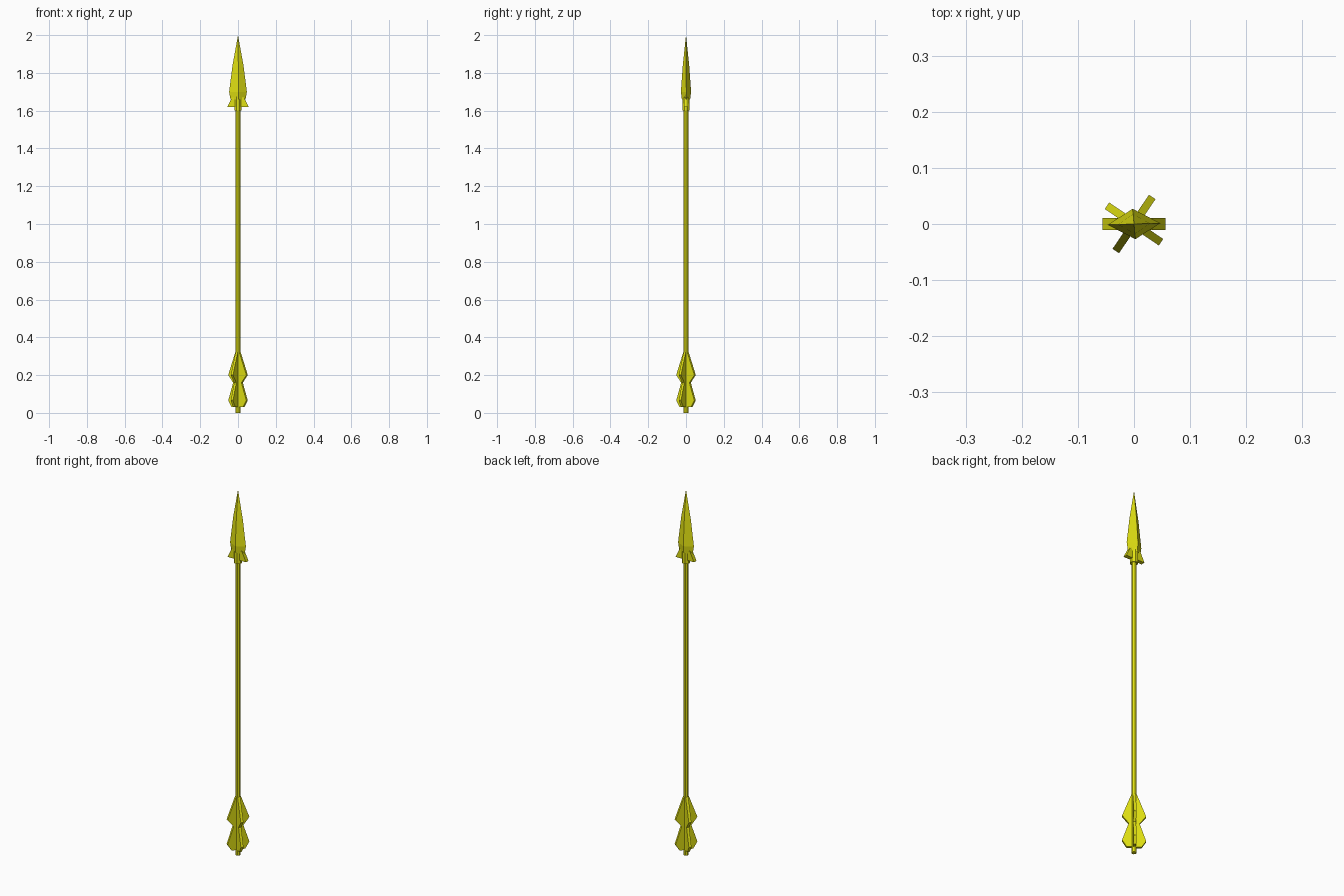
import bpy, bmesh, math
from mathutils import Matrix

if "Cube" in bpy.data.objects:
    bpy.data.objects.remove(bpy.data.objects["Cube"])

gold = bpy.data.materials.new("yellow gold")
gold.diffuse_color = (0.75, 0.75, 0.006, 1)
gold.use_nodes = True
gold.node_tree.nodes["Principled BSDF"].inputs["Base Color"].default_value = gold.diffuse_color


def finish(name, bm):
    bmesh.ops.recalc_face_normals(bm, faces=bm.faces)
    me = bpy.data.meshes.new(name)
    bm.to_mesh(me)
    bm.free()
    me.materials.append(gold)
    ob = bpy.data.objects.new(name, me)
    bpy.context.collection.objects.link(ob)
    return ob


def loft(name, rings, sides, turn=0.0):
    """Closed skin through rings of (z, half width x, half width y)."""
    bm = bmesh.new()
    loops = []
    for z, rx, ry in rings:
        loops.append([bm.verts.new((rx * math.cos(a), ry * math.sin(a), z))
                      for a in (turn + i * math.tau / sides for i in range(sides))])
    for a, b in zip(loops, loops[1:]):
        for i in range(sides):
            j = (i + 1) % sides
            bm.faces.new((a[i], a[j], b[j], b[i]))
    bm.faces.new(loops[0])
    bm.faces.new(loops[-1])
    bmesh.ops.remove_doubles(bm, verts=bm.verts, dist=1e-5)
    return finish(name, bm)


def plate(name, outline, thick, angle):
    """Flat plate with an (r, z) outline, turned about the shaft."""
    bm = bmesh.new()
    f = bm.faces.new([bm.verts.new((r, -thick / 2, z)) for r, z in outline])
    ext = bmesh.ops.extrude_face_region(bm, geom=[f])["geom"]
    bmesh.ops.translate(bm, vec=(0, thick, 0),
                        verts=[v for v in ext if isinstance(v, bmesh.types.BMVert)])
    bm.transform(Matrix.Rotation(angle, 4, 'Z'))
    return finish(name, bm)


# Shaft and socket collar
loft("shaft", [(0, 0.013, 0.013), (1.64, 0.013, 0.013)], 8, math.pi / 8)
loft("socket", [(1.60, 0.021, 0.021), (1.68, 0.021, 0.021)], 8, math.pi / 8)

# Diamond section spear head
loft("arrow_head", [(1.66, 0.040, 0.022), (1.70, 0.047, 0.027),
                    (1.84, 0.029, 0.017), (2.0, 0, 0)], 4, math.radians(3))

# Barbs under the head
for i in range(2):
    plate(f"barb_{i + 1}", [(0.01, 1.68), (0.032, 1.67), (0.056, 1.62), (0.01, 1.62)],
          0.021, i * math.pi)

# Four fins, each in two tiers
for i in range(4):
    angle = math.radians(-34 + 90 * i)
    plate(f"upper_fin_{i + 1}", [(0.005, 0.32), (0.013, 0.32), (0.058, 0.20),
                                 (0.026, 0.16), (0.005, 0.16)], 0.014, angle)
    plate(f"lower_fin_{i + 1}", [(0.005, 0.16), (0.026, 0.16), (0.058, 0.065),
                                 (0.036, 0.03), (0.005, 0.03)], 0.014, angle)
